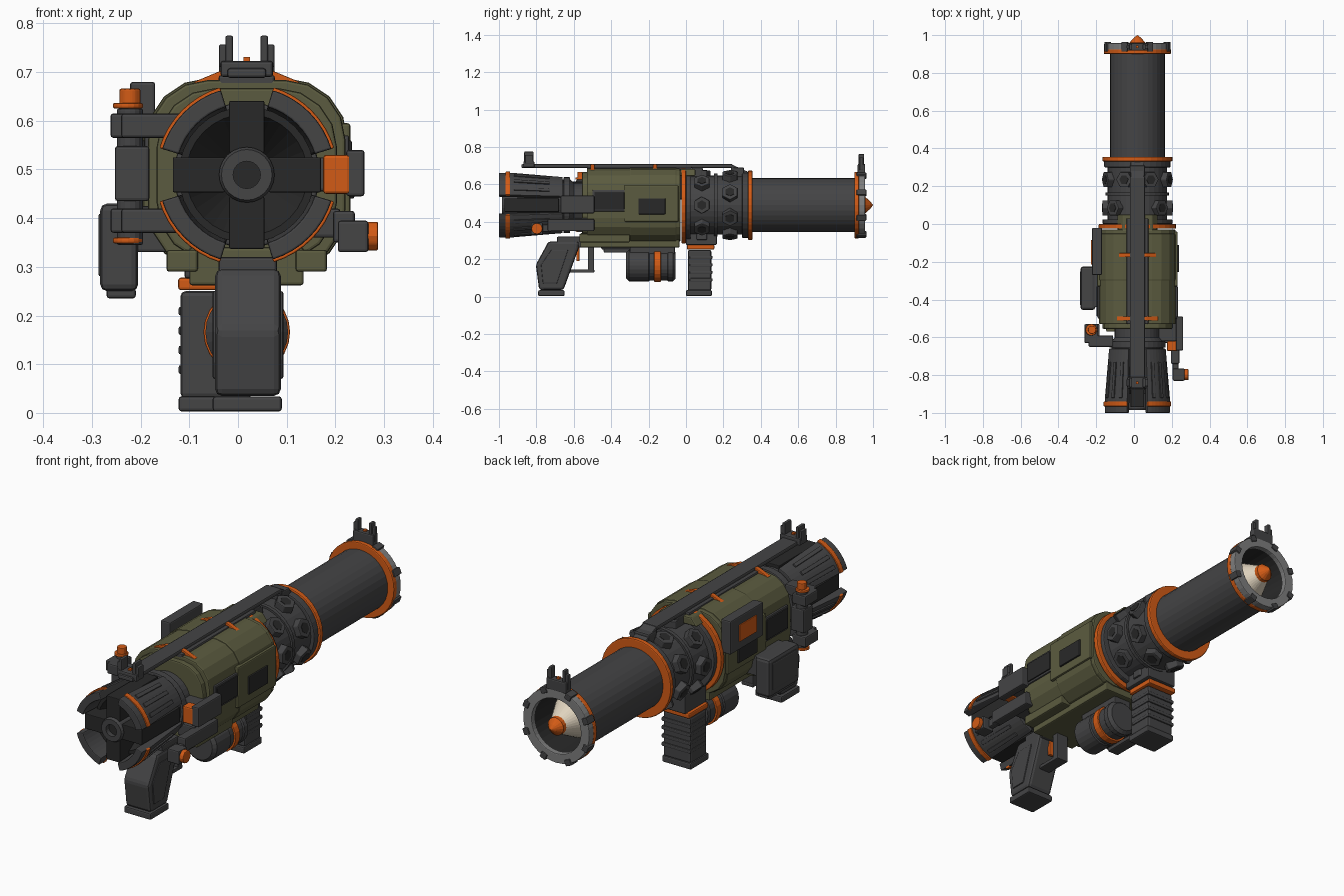
import bpy, bmesh, math
from mathutils import Matrix, Vector

CX, CZ = 0.018, 0.489          # bore axis


def mat(name, r, g, b):
    m = bpy.data.materials.new(name)
    m.diffuse_color = (r, g, b, 1)
    return m


GREY = mat("gunmetal grey", 0.058, 0.058, 0.06)
BLACK = mat("near black", 0.022, 0.022, 0.022)
STEEL = mat("light steel", 0.21, 0.21, 0.21)
OLIVE = mat("olive green", 0.105, 0.105, 0.05)
ORANGE = mat("orange", 0.65, 0.105, 0.008)
CREAM = mat("cream", 0.75, 0.66, 0.52)


def finish(name, bm, material, bevel=0.0):
    bmesh.ops.remove_doubles(bm, verts=bm.verts, dist=1e-5)
    bmesh.ops.recalc_face_normals(bm, faces=bm.faces)
    me = bpy.data.meshes.new(name)
    bm.to_mesh(me)
    bm.free()
    me.materials.append(material)
    ob = bpy.data.objects.new(name, me)
    bpy.context.collection.objects.link(ob)
    if bevel:
        b = ob.modifiers.new("bevel", 'BEVEL')
        b.width, b.segments, b.limit_method = bevel, 2, 'ANGLE'
    return ob


def box(name, x0, x1, y0, y1, z0, z1, material, bevel=0.006, spin=0):
    bm = bmesh.new()
    bmesh.ops.create_cube(bm, size=1, matrix=Matrix.Translation(((x0+x1)/2, (y0+y1)/2, (z0+z1)/2))
                          @ Matrix.Diagonal((x1-x0, y1-y0, z1-z0, 1)))
    if spin:                   # turn around the bore axis
        bmesh.ops.rotate(bm, verts=bm.verts, cent=(CX, 0, CZ), matrix=Matrix.Rotation(-spin, 3, 'Y'))
    return finish(name, bm, material, bevel)


def prism(name, pts, a0, a1, axis, material, bevel=0.006):
    """Extrude 2D points: axis 'x' takes (y, z), axis 'y' takes (x, z)."""
    put = (lambda p, a: (a, p[0], p[1])) if axis == 'x' else (lambda p, a: (p[0], a, p[1]))
    bm = bmesh.new()
    lo, hi = ([bm.verts.new(put(p, a)) for p in pts] for a in (a0, a1))
    bm.faces.new(lo)
    bm.faces.new(hi)
    for i in range(len(pts)):
        j = (i + 1) % len(pts)
        bm.faces.new((lo[i], lo[j], hi[j], hi[i]))
    return finish(name, bm, material, bevel)


def lathe(name, prof, material, n=32, a0=0, a1=360, bevel=0.0, cx=CX, cz=CZ):
    """Revolve a closed (y, r) profile about an axis along y."""
    full = a1 - a0 >= 360
    bm = bmesh.new()
    rings = []
    for i in range(n if full else n + 1):
        a = math.radians(a0 + (a1 - a0) * i / n)
        rings.append([bm.verts.new((cx + r*math.cos(a), y, cz + r*math.sin(a))) for y, r in prof])
    for i in range(n):
        A, B = rings[i], rings[(i + 1) % len(rings)]
        for j in range(len(prof)):
            k = (j + 1) % len(prof)
            if prof[j][1] or prof[k][1]:
                bm.faces.new((A[j], A[k], B[k], B[j]))
    if not full:
        bm.faces.new(rings[0])
        bm.faces.new(rings[-1])
    return finish(name, bm, material, bevel)


def ring(name, y0, y1, r0, r1, material, **kw):
    return lathe(name, [(y0, r0), (y0, r1), (y1, r1), (y1, r0)], material, **kw)


def rod(name, p, d, r, length, material, n=16, bevel=0.004):
    """Solid cylinder starting at p and running along direction d."""
    d = Vector(d).normalized()
    bm = bmesh.new()
    M = Matrix.Translation(Vector(p) + d*length/2) @ d.to_track_quat('Z', 'Y').to_matrix().to_4x4()
    bmesh.ops.create_cone(bm, cap_ends=True, segments=n, radius1=r, radius2=r, depth=length, matrix=M)
    return finish(name, bm, material, bevel)


# Launch tube, muzzle and loaded rocket
lathe("barrel", [(0.33, 0), (0.33, 0.145), (0.94, 0.145), (0.94, 0.132), (0.6, 0.132), (0.6, 0)], GREY)
lathe("barrel_liner", [(0.62, 0.122), (0.62, 0.1325), (0.935, 0.1325), (0.935, 0.13)], BLACK)
ring("muzzle_band", 0.90, 0.925, 0.14, 0.178, ORANGE, bevel=0.005)
ring("muzzle_ring", 0.92, 0.957, 0.13, 0.176, STEEL, bevel=0.004)
for k in range(8):
    box("muzzle_tab", CX+0.155, CX+0.184, 0.912, 0.964, CZ-0.016, CZ+0.016, GREY, 0.004, math.radians(22.5+45*k))
lathe("rocket_body", [(0.61, 0), (0.61, 0.105), (0.82, 0.105), (0.82, 0)], GREY)
lathe("rocket_nose", [(0.82, 0), (0.82, 0.105), (0.95, 0.038), (0.95, 0)], CREAM)
lathe("rocket_tip", [(0.94, 0), (0.94, 0.043), (0.96, 0.042), (0.985, 0.02), (1.0, 0)], ORANGE, n=16)

# Chamber with hexagonal bolts
lathe("chamber", [(-0.02, 0), (-0.02, 0.158), (0.34, 0.158), (0.34, 0)], GREY)
ring("chamber_collar_front", 0.30, 0.335, 0.14, 0.176, GREY, bevel=0.005)
ring("chamber_band_front", 0.332, 0.355, 0.14, 0.186, ORANGE, bevel=0.005)
ring("chamber_rib", 0.15, 0.168, 0.15, 0.168, GREY)
ring("chamber_collar_rear", 0.0, 0.025, 0.15, 0.185, GREY, bevel=0.005)
ring("chamber_band_rear", -0.025, 0.0, 0.14, 0.205, ORANGE, bevel=0.005)
for row, y in enumerate((0.085, 0.235)):
    for k in range(8):
        a = math.radians(45*k + 22.5*row)
        d = Vector((math.cos(a), 0, math.sin(a)))
        p = Vector((CX, y, CZ)) + d*0.14
        rod("hex_bolt", p, d, 0.046, 0.046, GREY, n=6)
        rod("hex_bolt_socket", p, d, 0.026, 0.048, BLACK, n=6, bevel=0)

# Olive main housing: rounded rectangle section
def section(hw, hh, r):
    pts = []
    for q, (sx, sz) in enumerate(((1, 1), (-1, 1), (-1, -1), (1, -1))):
        for s in range(5):
            a = math.radians(90*q + 22.5*s)
            pts.append((CX + sx*(hw-r) + r*math.cos(a), CZ + sz*(hh-r) + r*math.sin(a)))
    return pts


prism("housing", section(0.203, 0.195, 0.125), -0.53, -0.03, 'y', OLIVE)
prism("housing_rear_lip", section(0.185, 0.178, 0.12), -0.555, -0.52, 'y', OLIVE)
prism("housing_front_sleeve", section(0.208, 0.199, 0.13), -0.30, -0.05, 'y', OLIVE)
prism("housing_top_tongue", [(-0.09, 0.645), (-0.06, 0.682), (0.096, 0.682), (0.126, 0.645)], -0.06, 0.05, 'y', OLIVE)
box("housing_keel", -0.1, 0.135, -0.565, -0.035, 0.262, 0.34, OLIVE)
for s in (-1, 1):              # side skirts and plates, both sides
    def sbox(name, u0, u1, *rest):
        xs = sorted((CX + s*u0, CX + s*u1))
        return box(name, xs[0], xs[1], *rest)
    sbox("side_skirt", 0.10, 0.165, -0.57, -0.30, 0.29, 0.335, OLIVE)
    sbox("side_plate", 0.19, 0.213, -0.33, -0.04, 0.40 if s > 0 else 0.41, 0.595, OLIVE)
    sbox("side_plate_vent", 0.20, 0.221, -0.255, -0.11, 0.44, 0.525, BLACK, 0.004)
    sbox("side_hatch", 0.19, 0.216, -0.49, -0.33, 0.465, 0.56, BLACK, 0.004)
    sbox("side_hatch_frame", 0.19, 0.21, -0.5, -0.32, 0.455, 0.57, GREY, 0.004)

# Sighting rail, straps and sights
box("rail", -0.022, 0.058, -0.88, 0.25, 0.688, 0.708, GREY)
prism("rail_nose", [(0.24, 0.708), (0.24, 0.67), (0.33, 0.65), (0.33, 0.668)], -0.018, 0.054, 'x', GREY)
box("rail_base", -0.04, 0.076, -0.53, 0.03, 0.67, 0.694, GREY)
for y in (0.06, 0.28):
    box("rail_bracket", -0.022, 0.058, y-0.03, y+0.03, 0.63, 0.69, GREY)
for y in (-0.165, -0.5):
    prism("rail_strap", [(-0.095, 0.668), (-0.09, 0.68), (-0.03, 0.705), (0.066, 0.705), (0.126, 0.68), (0.131, 0.668)],
          y-0.011, y+0.011, 'y', ORANGE, 0.003)
for nm, y0, y1, z0, z1 in (("rear", -0.87, -0.81, 0.69, 0.775), ("front", 0.918, 0.958, 0.655, 0.762)):
    box(nm + "_sight_base", -0.036, 0.072, y0, y1, z0, z1-0.052, GREY)
    for s in (-1, 1):
        a, b = sorted((CX + s*0.028, CX + s*0.044))
        box(nm + "_sight_prong", a, b, y0+0.005, y1-0.005, z0+0.01, z1, GREY, 0.004)
        a, b = sorted((CX + s*0.04, CX + s*0.057))
        box(nm + "_sight_guard", a, b, y0+0.01, y1-0.01, z0+0.02, z1-0.018, GREY, 0.004)
    box(nm + "_sight_dot", 0.011, 0.025, (y0+y1)/2-0.007, (y0+y1)/2+0.007, z1-0.06, z1-0.044, ORANGE, 0)

# Exhaust: core, four petals, vanes and hub
lathe("exhaust_core", [(-0.68, 0), (-0.68, 0.138), (-0.62, 0.138), (-0.6, 0.12), (-0.53, 0.12), (-0.53, 0)], GREY)
lathe("exhaust_bell", [(-0.90, 0.125), (-0.90, 0.14), (-0.66, 0.13), (-0.66, 0), (-0.70, 0)], BLACK)
ring("exhaust_flange", -0.655, -0.62, 0.10, 0.15, GREY, bevel=0.005)
for k in range(4):
    m = 45 + 90*k
    lathe("exhaust_petal", [(-1.0, 0.146), (-1.0, 0.182), (-0.93, 0.182), (-0.66, 0.158), (-0.66, 0.13)],
          GREY, n=8, a0=m-28, a1=m+28, bevel=0.004)
    ring("exhaust_petal_band", -0.965, -0.94, 0.15, 0.188, ORANGE, n=8, a0=m-28, a1=m+28, bevel=0.003)
    for da in (-16, 0, 16):
        lathe("petal_ridge", [(-0.92, 0.16), (-0.92, 0.187), (-0.73, 0.171), (-0.73, 0.15)],
              GREY, n=2, a0=m+da-3, a1=m+da+3, bevel=0.002)
    box("exhaust_vane", CX+0.045, CX+0.152, -0.97, -0.68, CZ-0.036, CZ+0.036, BLACK, 0.003, math.radians(90*k))
lathe("exhaust_hub", [(-0.985, 0.028), (-0.985, 0.052), (-0.975, 0.057), (-0.66, 0.057), (-0.66, 0), (-0.96, 0), (-0.96, 0.028)],
      GREY, n=24)
lathe("exhaust_hub_hole", [(-0.962, 0), (-0.962, 0.028), (-0.95, 0.028), (-0.95, 0)], BLACK, n=24)

# Pistol grip and trigger guard
prism("pistol_grip", [(-0.735, 0.295), (-0.57, 0.295), (-0.575, 0.255), (-0.655, 0.035), (-0.785, 0.035), (-0.803, 0.17)],
      -0.047, 0.088, 'x', GREY, 0.014)
prism("pistol_grip_panel", [(-0.72, 0.25), (-0.63, 0.25), (-0.69, 0.07), (-0.765, 0.07), (-0.775, 0.17)],
      -0.052, 0.093, 'x', GREY, 0.004)
box("pistol_grip_foot", -0.052, 0.09, -0.79, -0.65, 0.003, 0.034, GREY)
box("grip_mount", -0.04, 0.08, -0.69, -0.50, 0.262, 0.32, GREY)
box("trigger_guard_bottom", -0.012, 0.05, -0.63, -0.49, 0.128, 0.146, GREY, 0.004)
box("trigger_guard_front", -0.012, 0.05, -0.525, -0.492, 0.13, 0.275, GREY, 0.004)
box("trigger", 0.005, 0.03, -0.585, -0.57, 0.19, 0.27, ORANGE, 0.003)

# Front grip
box("front_grip", -0.118, 0.028, 0.01, 0.135, 0.03, 0.25, GREY, 0.01)
box("front_grip_foot", -0.122, 0.032, 0.0, 0.138, 0.003, 0.034, GREY)
box("front_grip_collar", -0.123, 0.033, 0.005, 0.152, 0.252, 0.278, ORANGE)
box("front_grip_mount", -0.11, 0.05, 0.0, 0.165, 0.276, 0.37, GREY)
for z in (0.08, 0.12, 0.16, 0.2):
    box("front_grip_rib", -0.122, 0.032, 0.02, 0.141, z, z+0.018, GREY, 0.004)

# Gas canister under the housing
lathe("canister", [(-0.32, 0), (-0.32, 0.07), (-0.305, 0.085), (-0.2, 0.085), (-0.195, 0.08), (-0.1, 0.08),
                   (-0.095, 0.085), (-0.07, 0.085), (-0.055, 0.07), (-0.055, 0)], GREY, n=24, cz=0.166)
ring("canister_band", -0.17, -0.135, 0.07, 0.089, ORANGE, n=24, cz=0.166, bevel=0.003)
box("canister_mount", -0.03, 0.066, -0.30, -0.06, 0.225, 0.27, GREY)

# Left side: display panel, magazine and valve column
box("display_panel", -0.222, -0.17, -0.27, -0.02, 0.52, 0.68, GREY)
box("display_screen", -0.227, -0.215, -0.215, -0.085, 0.56, 0.64, ORANGE, 0.002)
box("magazine", -0.283, -0.205, -0.455, -0.225, 0.25, 0.43, GREY, 0.014)
box("magazine_face", -0.287, -0.26, -0.43, -0.25, 0.28, 0.41, GREY)
box("magazine_foot", -0.27, -0.21, -0.44, -0.24, 0.235, 0.256, GREY)
box("magazine_mount", -0.22, -0.13, -0.44, -0.24, 0.33, 0.425, GREY)
rod("valve_column", (-0.222, -0.56, 0.345), (0, 0, 1), 0.027, 0.28, GREY)
box("valve_body", -0.253, -0.182, -0.6, -0.53, 0.435, 0.548, GREY)
for z in (0.348, 0.625):
    rod("valve_cap", (-0.226, -0.56, z), (0, 0, 1), 0.031, 0.012, ORANGE)
rod("valve_knob", (-0.222, -0.56, 0.632), (0, 0, 1), 0.022, 0.034, ORANGE, n=12)
for z0, z1 in ((0.565, 0.615), (0.37, 0.42)):
    box("valve_arm", -0.24, -0.11, -0.65, -0.59, z0, z1, GREY)
    box("valve_clamp", -0.262, -0.19, -0.63, -0.53, z0, z1, GREY)

# Right side: lever block and cocking handle
box("lever_block", 0.175, 0.23, -0.672, -0.62, 0.45, 0.53, ORANGE)
box("lever", 0.222, 0.26, -0.67, -0.49, 0.445, 0.54, GREY)
box("lever_mount", 0.13, 0.225, -0.62, -0.50, 0.455, 0.525, GREY)
box("cocking_slide", 0.195, 0.24, -0.74, -0.49, 0.35, 0.415, GREY)
box("cocking_slide_mount", 0.12, 0.21, -0.63, -0.5, 0.36, 0.42, GREY)
box("cocking_arm", 0.205, 0.235, -0.82, -0.72, 0.345, 0.385, GREY)
box("cocking_block", 0.205, 0.268, -0.83, -0.765, 0.33, 0.395, GREY)
rod("cocking_knob", (0.265, -0.797, 0.363), (1, 0, 0), 0.03, 0.023, ORANGE, n=12)
